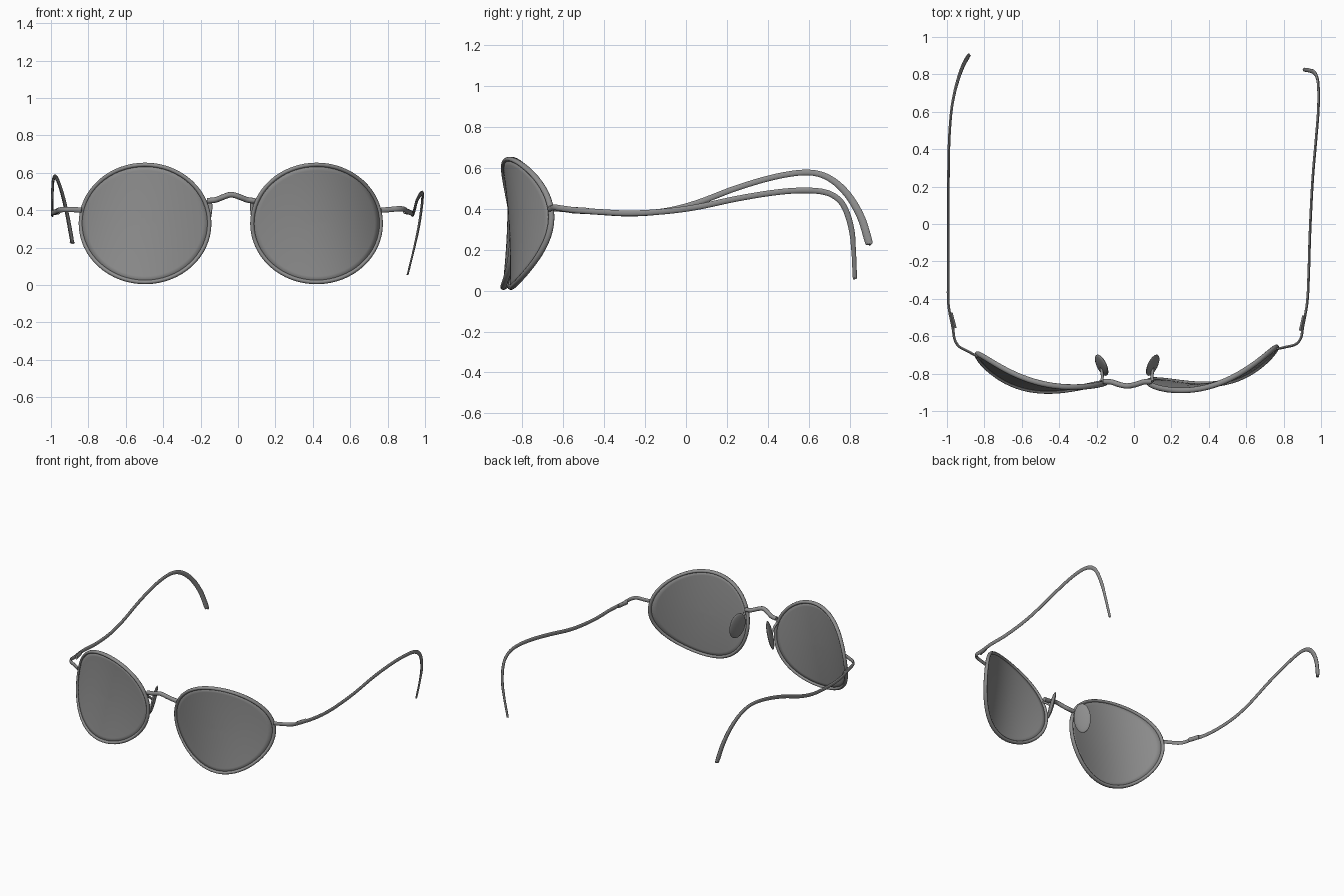
import bpy, bmesh, math
from mathutils import Vector, Matrix

if "Cube" in bpy.data.objects:
    bpy.data.objects.remove(bpy.data.objects["Cube"])

dark = bpy.data.materials.new('dark_grey')
dark.diffuse_color = (0.27, 0.27, 0.27, 1)
dark.use_nodes = True
dark.node_tree.nodes["Principled BSDF"].inputs["Base Color"].default_value = dark.diffuse_color


def finish(name, bm, angle=50):
    bmesh.ops.recalc_face_normals(bm, faces=bm.faces)
    me = bpy.data.meshes.new(name)
    bm.to_mesh(me)
    bm.free()
    me.materials.append(dark)
    ob = bpy.data.objects.new(name, me)
    bpy.context.collection.objects.link(ob)
    bpy.ops.object.select_all(action='DESELECT')
    ob.select_set(True)
    bpy.context.view_layer.objects.active = ob
    bpy.ops.object.shade_smooth_by_angle(angle=math.radians(angle))
    return ob


def smooth_path(pts, steps=5):
    """Chord-length Hermite spline through points (x, y, z, scale)."""
    p = [Vector(q if len(q) == 4 else (*q, 1)) for q in pts]
    d = [(b - a).length for a, b in zip(p, p[1:])]
    n = len(p)
    m = [(p[min(i + 1, n - 1)] - p[max(i - 1, 0)]) / sum(d[max(i - 1, 0):i + 1]) for i in range(n)]
    out = []
    for i in range(n - 1):
        for k in range(steps):
            t = k / steps
            out.append(p[i] * (2*t**3 - 3*t*t + 1) + m[i] * d[i] * (t**3 - 2*t*t + t)
                       + p[i+1] * (3*t*t - 2*t**3) + m[i+1] * d[i] * (t**3 - t*t))
    return out + [p[-1]]


def sweep(name, path, half_up, half_side, ref=(0, 0, 1), closed=False, sides=10):
    """Elliptical tube along a path; open tubes carry their frame along."""
    bm = bmesh.new()
    pos = [q.to_3d() for q in path]
    n, ref, rings = len(path), Vector(ref), []
    for i, q in enumerate(path):
        a = pos[i - 1] if i or closed else pos[0]
        b = pos[(i + 1) % n] if i < n - 1 or closed else pos[-1]
        t = (b - a).normalized()
        up = (ref - t * ref.dot(t)).normalized()
        if not closed:
            ref = up
        side = t.cross(up)
        rings.append([bm.verts.new(pos[i] + q[3] * (up * half_up * math.cos(w) + side * half_side * math.sin(w)))
                      for w in (2 * math.pi * k / sides for k in range(sides))])
    for i in range(n if closed else n - 1):
        r, s = rings[i], rings[(i + 1) % n]
        for k in range(sides):
            j = (k + 1) % sides
            bm.faces.new((r[k], r[j], s[j], s[k]))
    if not closed:
        bm.faces.new(rings[0])
        bm.faces.new(rings[-1])
    return finish(name, bm)


CZ, RX, RZ = 0.329, 0.344, 0.314


def lens_point(side, cx, f, tilt, twist, bend, u, t):
    """Curved lens surface: u runs outward, t upward, both -1..1."""
    y = f[0] + f[1]*u + f[2]*u*u + f[3]*u**3 + (tilt + twist*u)*t + bend*t*t
    return Vector((cx + side * RX * u, y, CZ + RZ * t))


# Lenses and rims: slightly different wrap on each side
shapes = {
    'left': (-1, -0.497, (-0.862, 0.052, 0.088, 0.023), 0.02, 0.03, -0.01),
    'right': (1, 0.42, (-0.85, 0.065, 0.0975, 0.0275), -0.004, 0.04, -0.01),
}
SEG, RINGS = 64, 10
for label, s in shapes.items():
    ang = [2 * math.pi * k / SEG for k in range(SEG)]
    rim = [lens_point(*s, math.cos(a), math.sin(a)).to_4d() for a in ang]
    sweep(label + '_rim', rim, 0.015, 0.0115, ref=(0, 1, 0), closed=True)

    bm = bmesh.new()
    mid = bm.verts.new(lens_point(*s, 0, 0))
    prev = None
    for r in range(1, RINGS + 1):
        q = r / RINGS
        ring = [bm.verts.new(lens_point(*s, q * math.cos(a), q * math.sin(a))) for a in ang]
        for k in range(SEG):
            j = (k + 1) % SEG
            bm.faces.new((prev[k], prev[j], ring[j], ring[k]) if prev else (mid, ring[k], ring[j]))
        prev = ring
    lens = finish(label + '_lens', bm)
    mod = lens.modifiers.new('thickness', 'SOLIDIFY')
    mod.thickness, mod.offset = 0.008, 0

# Bridge
sweep('bridge', smooth_path([
    (-0.165, -0.842, 0.45), (-0.12, -0.845, 0.455), (-0.08, -0.858, 0.47), (-0.037, -0.866, 0.483),
    (0.01, -0.858, 0.47), (0.05, -0.845, 0.455), (0.092, -0.842, 0.45)]), 0.015, 0.015)

# Nose pads on short arms, leaning inward at the top and opening toward the back
for label, side, px in (('left', -1, -0.173), ('right', 1, 0.1)):
    bm = bmesh.new()
    bmesh.ops.create_uvsphere(bm, u_segments=20, v_segments=12, radius=1)
    bm.transform(Matrix.Translation((px, -0.755, 0.36))
                 @ Matrix.Rotation(-side * 0.45, 4, 'Z')
                 @ Matrix.Rotation(-side * 0.22, 4, 'Y')
                 @ Matrix.Diagonal((0.014, 0.062, 0.105, 1)))
    finish(label + '_nose_pad', bm)
    sweep(label + '_pad_arm', smooth_path([
        (px, -0.842, 0.425), (px - side * 0.004, -0.815, 0.405),
        (px, -0.785, 0.38), (px, -0.76, 0.36)]), 0.008, 0.008)

# Temples: end piece, arm and ear hook in one run
left = [(-0.835, -0.71, 0.40), (-0.88, -0.685, 0.403), (-0.935, -0.655, 0.403), (-0.958, -0.62, 0.40),
        (-0.968, -0.56, 0.395), (-0.992, -0.43, 0.385), (-0.993, -0.27, 0.377), (-0.993, -0.1, 0.39),
        (-0.993, 0.05, 0.428), (-0.992, 0.25, 0.503), (-0.988, 0.45, 0.56), (-0.977, 0.6, 0.578),
        (-0.96, 0.7, 0.55, 1.1), (-0.935, 0.79, 0.47, 1.25), (-0.91, 0.855, 0.36, 1.35),
        (-0.89, 0.89, 0.25, 1.4), (-0.885, 0.895, 0.225, 0.8)]
right = [(0.765, -0.668, 0.40), (0.81, -0.658, 0.403), (0.865, -0.643, 0.408), (0.892, -0.61, 0.403),
         (0.903, -0.55, 0.395), (0.926, -0.42, 0.385), (0.934, -0.27, 0.378), (0.939, -0.1, 0.388),
         (0.945, 0.05, 0.408), (0.956, 0.25, 0.45), (0.973, 0.45, 0.482), (0.985, 0.6, 0.49),
         (0.987, 0.7, 0.475), (0.983, 0.765, 0.425), (0.968, 0.805, 0.32), (0.94, 0.82, 0.19, 0.8),
         (0.912, 0.825, 0.075, 0.75), (0.908, 0.825, 0.058, 0.5)]
for label, pts in (('left', left), ('right', right)):
    sweep(label + '_temple', smooth_path(pts), 0.014, 0.007)

# Hinges on the inner side of each temple
for label, a, b in (('left', (-0.957, -0.557, 0.393), (-0.978, -0.475, 0.389)),
                    ('right', (0.89, -0.57, 0.395), (0.908, -0.49, 0.391))):
    sweep(label + '_hinge', smooth_path([a, b], 3), 0.015, 0.009)
